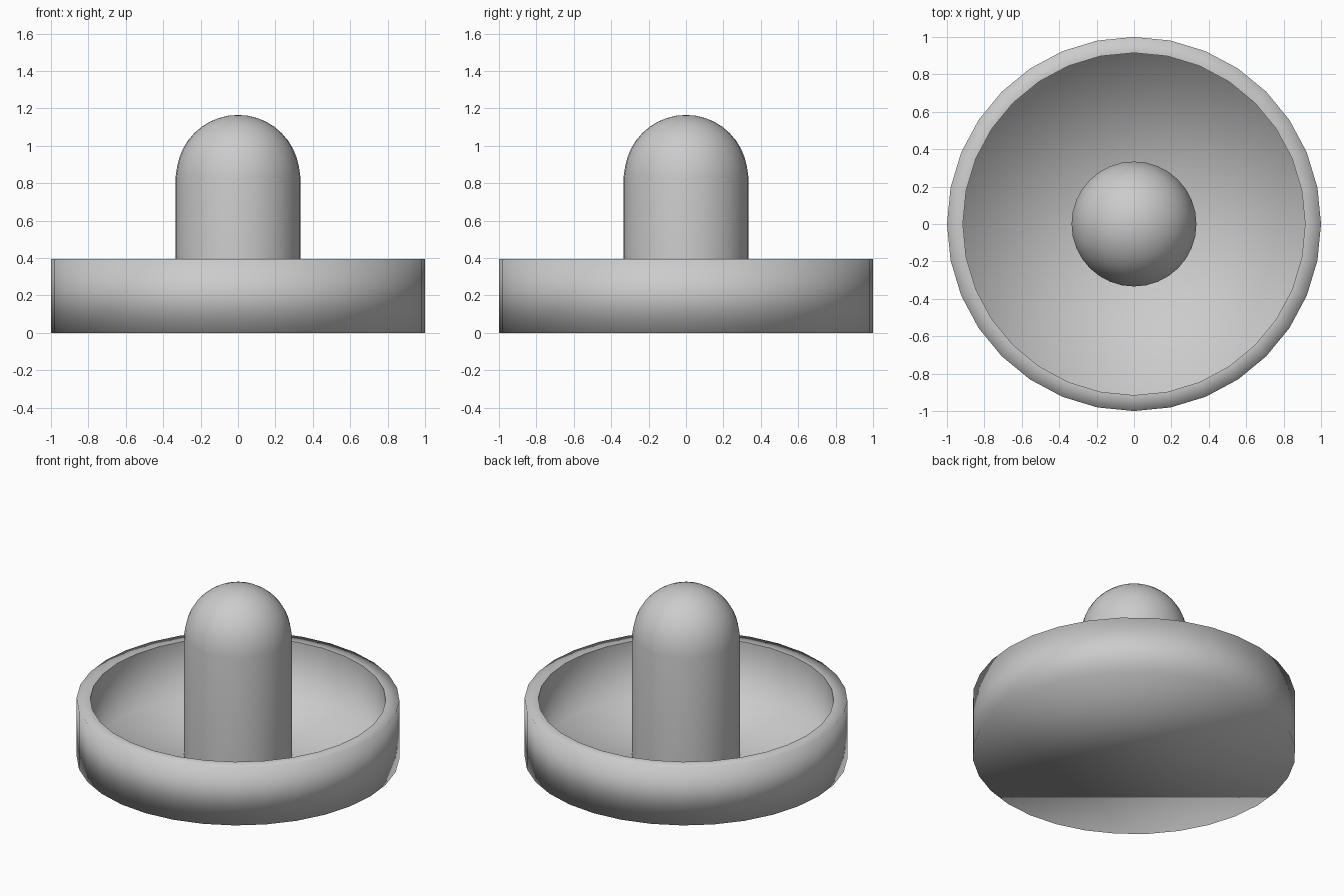
import bpy, bmesh
from math import sin, cos, pi

if "Cube" in bpy.data.objects:
    bpy.data.objects.remove(bpy.data.objects["Cube"])

SIDES = 32


def lathe(name, profile, cap_start=False):
    """Revolve (radius, z) points about z; radius 0 makes a pole."""
    bm = bmesh.new()
    rings = []
    for r, z in profile:
        if r == 0:
            rings.append([bm.verts.new((0, 0, z))])
        else:
            rings.append([bm.verts.new((r * cos(2 * pi * i / SIDES),
                                        r * sin(2 * pi * i / SIDES), z))
                          for i in range(SIDES)])
    for a, b in zip(rings, rings[1:]):
        for i in range(SIDES):
            j = (i + 1) % SIDES
            if len(b) == 1:
                bm.faces.new((a[i], a[j], b[0]))
            else:
                bm.faces.new((a[i], a[j], b[j], b[i]))
    if cap_start:
        bm.faces.new(list(reversed(rings[0])))
    for f in bm.faces:
        f.smooth = True
    mesh = bpy.data.meshes.new(name)
    bm.to_mesh(mesh)
    bm.free()
    obj = bpy.data.objects.new(name, mesh)
    bpy.context.collection.objects.link(obj)
    return obj


INNER, TOP, FLOOR = 0.915, 0.395, 0.015

# Dish outside: underside, outer wall and rim
lathe("dish_shell", [(1, 0), (1, TOP), (INNER, TOP)], cap_start=True)

# Dish inside: wall and thin floor, meeting the rim at a crisp edge
lathe("dish_inside", [(INNER, TOP), (INNER, FLOOR), (0, FLOOR)])

# Handle: straight post and a slightly narrower dome
POST, DOME, SHOULDER, STEPS = 0.334, 0.33, 0.835, 10
dome = [(DOME * cos(pi / 2 * k / STEPS), SHOULDER + DOME * sin(pi / 2 * k / STEPS))
        for k in range(1, STEPS)]
lathe("domed_handle", [(POST, FLOOR), (POST, SHOULDER)] + dome + [(0, SHOULDER + DOME)])
